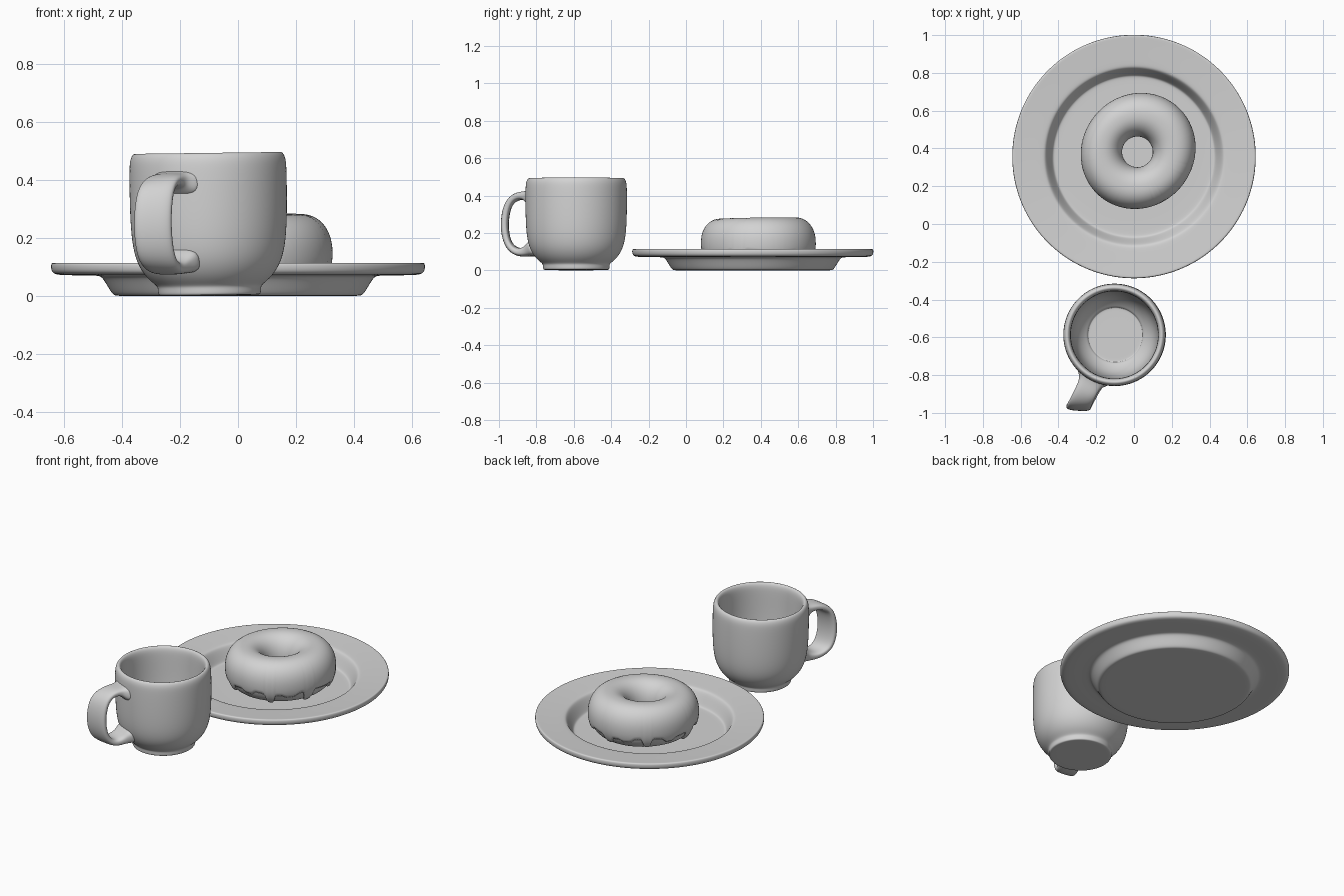
import bpy, bmesh, math
from mathutils import Vector

if "Cube" in bpy.data.objects:
    bpy.data.objects.remove(bpy.data.objects["Cube"])

# Single clay colour
clay = bpy.data.materials.new("clay_grey")
clay.use_nodes = True
clay.diffuse_color = (0.65, 0.65, 0.65, 1)
clay.node_tree.nodes["Principled BSDF"].inputs["Base Color"].default_value = (0.65, 0.65, 0.65, 1)


def finish(name, bm, location, levels=0):
    bmesh.ops.recalc_face_normals(bm, faces=bm.faces)
    mesh = bpy.data.meshes.new(name)
    bm.to_mesh(mesh)
    bm.free()
    mesh.shade_smooth()
    mesh.materials.append(clay)
    obj = bpy.data.objects.new(name, mesh)
    obj.location = location
    bpy.context.collection.objects.link(obj)
    if levels:
        sub = obj.modifiers.new("Subdivision", "SUBSURF")
        sub.levels = sub.render_levels = levels
    return obj


def skin(bm, rows, close_rows=False, close_ring=True):
    """Quads between successive rows of points."""
    grid = [[bm.verts.new(p) for p in row] for row in rows]
    n, m = len(grid), len(grid[0])
    for i in range(n if close_rows else n - 1):
        for j in range(m if close_ring else m - 1):
            a, b = grid[i], grid[(i + 1) % n]
            k = (j + 1) % m
            bm.faces.new((a[j], a[k], b[k], b[j]))
    return grid


def lathe(name, profile, location, segments=48):
    """Revolve a profile that starts and ends on the axis."""
    bm = bmesh.new()
    angles = [math.tau * i / segments for i in range(segments)]
    rows = [[(r * math.cos(a), r * math.sin(a), z) for a in angles] for r, z in profile[1:-1]]
    grid = skin(bm, rows)
    for (r, z), ring in ((profile[0], grid[0]), (profile[-1], grid[-1])):
        pole = bm.verts.new((0, 0, z))
        for j in range(segments):
            bm.faces.new((pole, ring[j], ring[(j + 1) % segments]))
    return finish(name, bm, location, 2)


# Plate with a raised flat rim and a sunken well
lathe("plate", [
    (0, 0), (0.36, 0), (0.418, 0), (0.43, 0.003), (0.441, 0.016), (0.466, 0.06),
    (0.478, 0.069), (0.5, 0.071), (0.6, 0.071), (0.634, 0.074), (0.646, 0.086), (0.647, 0.108),
    (0.642, 0.115), (0.628, 0.113), (0.5, 0.104), (0.477, 0.102), (0.465, 0.092),
    (0.436, 0.028), (0.428, 0.018), (0.412, 0.016), (0.3, 0.016), (0, 0.016)],
    (0, 0.357, 0))

# Cup body with foot and rounded lip
cup = lathe("cup", [
    (0, 0), (0.16, 0), (0.174, 0.001), (0.178, 0.008), (0.178, 0.026), (0.182, 0.036),
    (0.215, 0.06), (0.25, 0.112), (0.267, 0.187), (0.272, 0.3), (0.272, 0.435),
    (0.269, 0.47), (0.259, 0.492), (0.243, 0.492), (0.233, 0.47), (0.231, 0.42),
    (0.228, 0.22), (0.208, 0.12), (0.165, 0.068), (0.148, 0.057), (0.145, 0.046),
    (0.14, 0.045), (0, 0.045)],
    (-0.098, -0.587, 0.002))

# Handle: radius, height, half thickness and half width along its path
path = [(0.236, 0.388, 0.055, 0.105), (0.262, 0.392, 0.044, 0.085),
        (0.28, 0.396, 0.031, 0.067), (0.305, 0.4, 0.023, 0.06),
        (0.35, 0.398, 0.021, 0.06), (0.397, 0.372, 0.021, 0.063),
        (0.42, 0.32, 0.021, 0.065), (0.43, 0.25, 0.021, 0.066),
        (0.422, 0.175, 0.021, 0.066), (0.395, 0.12, 0.021, 0.065),
        (0.345, 0.096, 0.022, 0.063), (0.305, 0.097, 0.025, 0.063),
        (0.272, 0.106, 0.033, 0.068), (0.25, 0.115, 0.043, 0.08),
        (0.218, 0.126, 0.05, 0.09)]
outward = Vector((-0.45, -0.893, 0))
tangential = Vector((0.893, -0.45, 0))
skewed = Vector((0.998, -0.06, 0))
up = Vector((0, 0, 1))
rows = []
for i, (r, z, thick, wide) in enumerate(path):
    a, b = path[max(i - 1, 0)], path[min(i + 1, len(path) - 1)]
    along = (outward * (b[0] - a[0]) + up * (b[1] - a[1])).normalized()
    # The grip twists towards the front as it leaves the cup
    twist = min(max((r - 0.28) / 0.12, 0), 1)
    sideways = tangential.lerp(skewed, twist).normalized()
    normal = along.cross(sideways).normalized()
    ring = []
    for j in range(16):
        t = math.tau * (j + 0.5) / 16
        c, s = math.cos(t), math.sin(t)
        u = math.copysign(abs(c) ** 0.65, c) * wide
        v = math.copysign(abs(s) ** 0.65, s) * thick
        ring.append(outward * r + up * z + sideways * u + normal * v)
    rows.append(ring)
bm = bmesh.new()
ends = skin(bm, rows)
bm.faces.new(ends[0])
bm.faces.new(ends[-1])
handle = finish("cup_handle", bm, cup.location, 2)
for obj in (cup, handle):
    obj.rotation_euler.y = -0.013


def ring_point(theta, phi, grow):
    """Point on the slightly uneven ring cake; phi 0 faces out, pi/2 up."""
    c, s = math.cos(phi), math.sin(phi)
    bulge = 0.009 * math.cos(2 * theta - 1.75) + 0.006 * math.cos(theta - 0.87)
    r = 0.193 + bulge * (1 + c) / 2
    r += (0.108 + grow) * math.copysign(abs(c) ** 0.88, c)
    z = (0.13 + grow) * math.copysign(abs(s) ** 0.92, s)
    z += 0.004 * math.sin(theta + 0.6) * max(s, 0)
    return (r * math.cos(theta), r * math.sin(theta), z)


# Ring cake
centre = (0.018, 0.382, 0.146)
bm = bmesh.new()
skin(bm, [[ring_point(math.tau * i / 96, math.tau * j / 40, -0.008) for j in range(40)]
          for i in range(96)], close_rows=True)
finish("doughnut", bm, centre)

# Drips: direction in degrees, extra angle downwards, width in degrees
drips = [(-66, 0.7, 5), (-20, 0.75, 5.5), (-42, 0.15, 8), (22, 0.4, 5),
         (50, 0.2, 8), (82, 0.4, 5), (105, 0.15, 7), (128, 0.6, 5), (155, 0.2, 7),
         (185, 0.7, 5), (212, 0.25, 7), (240, 0.4, 5), (268, 0.2, 7)]


def icing_edge(theta):
    drop = 0.38 + 0.06 * math.sin(5 * theta)
    for angle, depth, width in drips:
        gap = (math.degrees(theta) - angle + 180) % 360 - 180
        drop += depth * math.exp(-(gap / width) ** 4)
    return -drop


# Icing shell with a dripping lower edge
rows = []
for i in range(240):
    theta = math.tau * i / 240
    low = icing_edge(theta)
    high = math.pi + 0.3 + 0.08 * math.sin(4 * theta)
    rows.append([ring_point(theta, low + (high - low) * j / 36,
                            -0.003 if j in (0, 36) else 0.004) for j in range(37)])
bm = bmesh.new()
skin(bm, rows, close_rows=True, close_ring=False)
icing = finish("icing", bm, centre)
shell = icing.modifiers.new("Thickness", "SOLIDIFY")
shell.thickness = 0.012
shell.offset = -1
